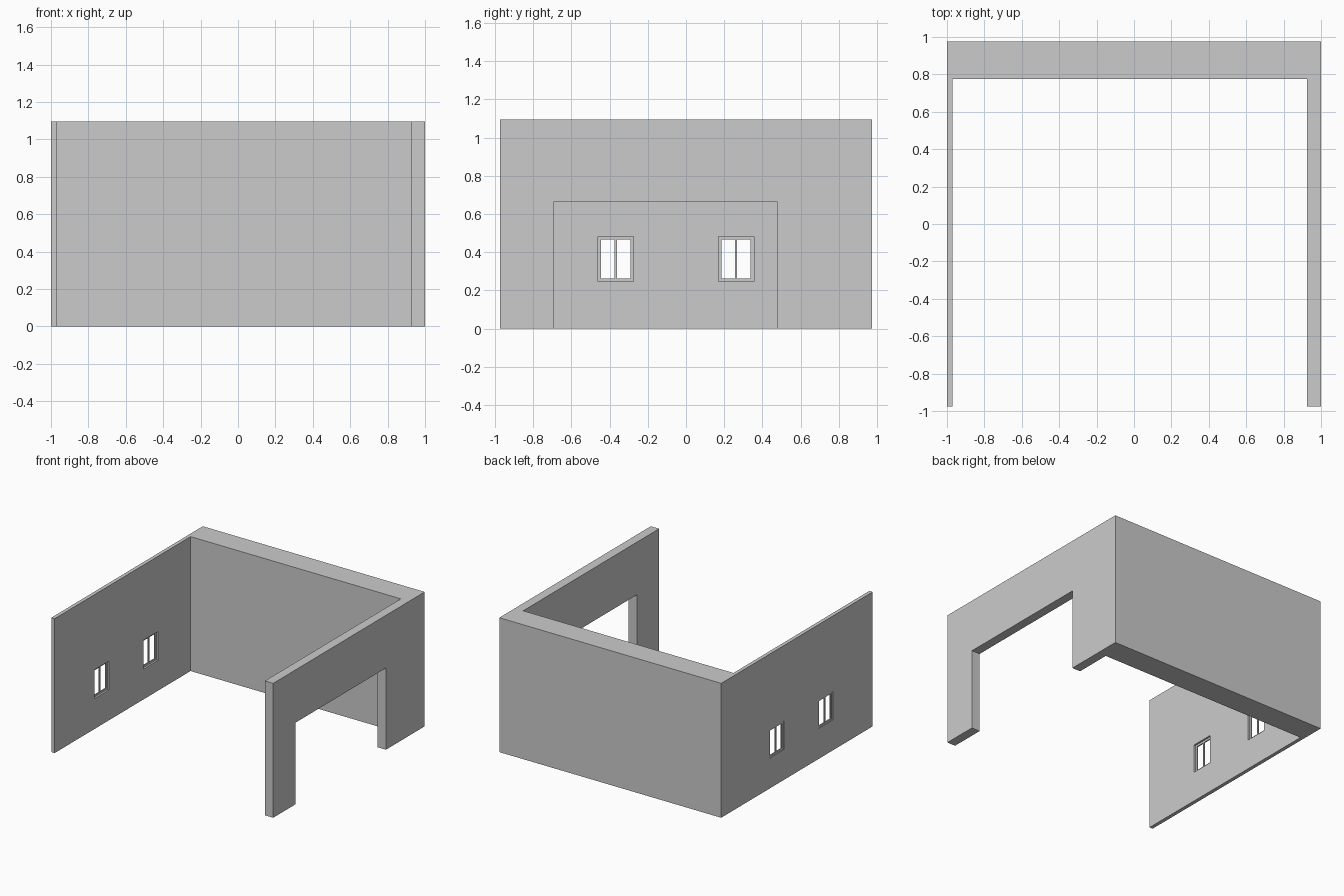
import bpy, bmesh

if "Cube" in bpy.data.objects:
    bpy.data.objects.remove(bpy.data.objects["Cube"])

HEIGHT = 1.095
X_IN_L, X_IN_R, Y_IN, Y = -0.97, 0.925, 0.775, 0.975


def prism(name, outline, axis_map, depth):
    """Extrude a 2D outline by a depth vector."""
    bm = bmesh.new()
    face = bm.faces.new([bm.verts.new(axis_map(a, b)) for a, b in outline])
    ext = bmesh.ops.extrude_face_region(bm, geom=[face], use_keep_orig=True)
    bmesh.ops.translate(bm, vec=depth,
                        verts=[g for g in ext["geom"] if isinstance(g, bmesh.types.BMVert)])
    bmesh.ops.recalc_face_normals(bm, faces=bm.faces)
    mesh = bpy.data.meshes.new(name)
    bm.to_mesh(mesh)
    bm.free()
    obj = bpy.data.objects.new(name, mesh)
    bpy.context.collection.objects.link(obj)
    return obj


def box(name, x0, x1, y0, y1, z0, z1):
    return prism(name, [(x0, y0), (x1, y0), (x1, y1), (x0, y1)],
                 lambda a, b: (a, b, z0), (0, 0, z1 - z0))


def cut(target, cutter):
    mod = target.modifiers.new("opening", 'BOOLEAN')
    mod.operation, mod.solver, mod.object = 'DIFFERENCE', 'EXACT', cutter
    bpy.context.view_layer.objects.active = target
    bpy.ops.object.modifier_apply(modifier=mod.name)
    bpy.data.objects.remove(cutter, do_unlink=True)


# U-shaped walls: thin left, thick back, medium right
walls = prism("walls", [(-1, -Y), (X_IN_L, -Y), (X_IN_L, Y_IN), (X_IN_R, Y_IN),
                        (X_IN_R, -Y), (1, -Y), (1, Y), (-1, Y)],
              lambda a, b: (a, b, 0), (0, 0, HEIGHT))

# Wide opening in the right wall
cut(walls, box("opening_cutter", 0.85, 1.1, -0.69, 0.476, -0.1, 0.665))

# Two windows in the left wall, each a frame with two panes open
W, Z0, Z1, RIM, BAR = 0.186, 0.247, 0.482, 0.016, 0.012
for i, yc in enumerate((-0.368, 0.262), 1):
    y0, y1 = yc - W / 2, yc + W / 2
    cut(walls, box("window_cutter", -1.1, -0.9, y0, y1, Z0, Z1))
    frame = box(f"window_frame_{i}", -0.995, -0.985, y0, y1, Z0, Z1)
    for a, b in ((y0 + RIM, yc - BAR / 2), (yc + BAR / 2, y1 - RIM)):
        cut(frame, box("pane_cutter", -1.1, -0.9, a, b, Z0 + RIM, Z1 - RIM))
